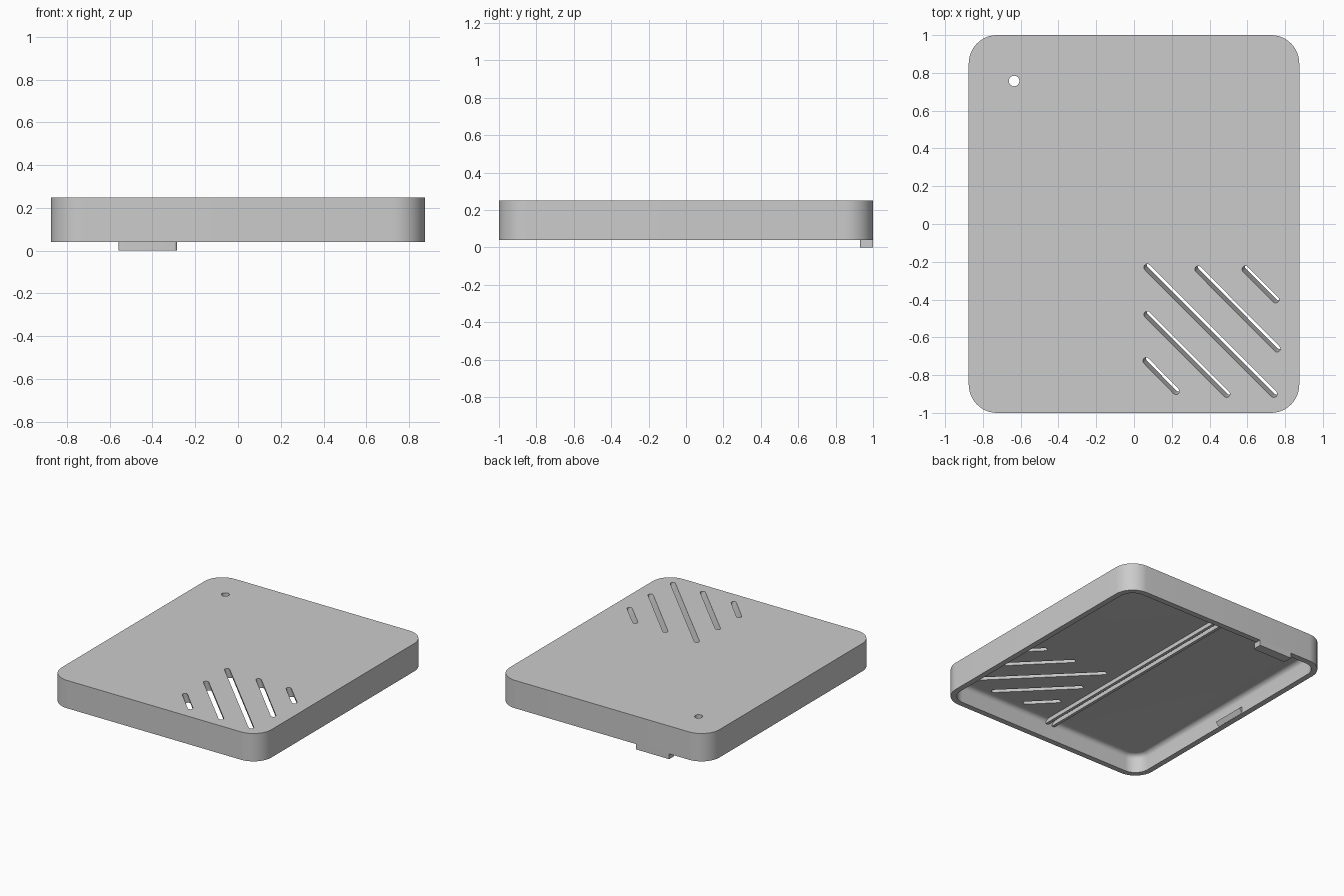
import bpy, bmesh, math
from mathutils import Vector

if "Cube" in bpy.data.objects:
    bpy.data.objects.remove(bpy.data.objects["Cube"], do_unlink=True)

# Overall sizes
HALF_X, HALF_Y, RADIUS = 0.875, 1.0, 0.15
RIM_Z, TOP_Z, CEILING_Z, WALL = 0.04, 0.25, 0.178, 0.042

grey = bpy.data.materials.new("plain_grey")
grey.use_nodes = True
grey.diffuse_color = (0.6, 0.6, 0.6, 1)
grey.node_tree.nodes["Principled BSDF"].inputs["Base Color"].default_value = (0.6, 0.6, 0.6, 1)


def arc(cx, cy, r, start, end, n):
    angles = [math.radians(start + (end - start) * i / n) for i in range(n + 1)]
    return [(cx + r * math.cos(a), cy + r * math.sin(a)) for a in angles]


def rounded_rect(hx, hy, r, n=12):
    pts = []
    for i, (sx, sy) in enumerate([(1, 1), (-1, 1), (-1, -1), (1, -1)]):
        pts += arc(sx * (hx - r), sy * (hy - r), r, 90 * i, 90 * i + 90, n)
    return pts


def loft(name, rings):
    """Closed solid through equal rings, each given as (outline, z)."""
    bm = bmesh.new()
    loops = [[bm.verts.new((x, y, z)) for x, y in pts] for pts, z in rings]
    bm.faces.new(loops[0])
    bm.faces.new(loops[-1])
    for low, high in zip(loops, loops[1:]):
        for i in range(len(low)):
            j = (i + 1) % len(low)
            bm.faces.new((low[i], low[j], high[j], high[i]))
    bmesh.ops.recalc_face_normals(bm, faces=bm.faces)
    mesh = bpy.data.meshes.new(name)
    bm.to_mesh(mesh)
    bm.free()
    mesh.materials.append(grey)
    obj = bpy.data.objects.new(name, mesh)
    bpy.context.collection.objects.link(obj)
    return obj


def select_only(obj):
    bpy.ops.object.select_all(action='DESELECT')
    obj.select_set(True)
    bpy.context.view_layer.objects.active = obj


def cut(target, cutter):
    mod = target.modifiers.new("cut", 'BOOLEAN')
    mod.operation, mod.solver, mod.object = 'DIFFERENCE', 'EXACT', cutter
    select_only(target)
    bpy.ops.object.modifier_apply(modifier=mod.name)
    bpy.data.objects.remove(cutter, do_unlink=True)


def smooth(obj):
    select_only(obj)
    bpy.ops.object.shade_smooth_by_angle(angle=math.radians(30))


# Shell: rounded slab hollowed from below, with a soft inner fillet
outline = rounded_rect(HALF_X, HALF_Y, RADIUS)
shell = loft("cover_shell", [(outline, RIM_Z), (outline, TOP_Z)])


def inner_outline(inset):
    d = WALL + inset
    return rounded_rect(HALF_X - d, HALF_Y - d, RADIUS - d)


FILLET, STEPS = 0.035, 6
rings = [(inner_outline(0), RIM_Z - 0.1)]
for i in range(STEPS + 1):
    a = math.pi / 2 * i / STEPS
    rings.append((inner_outline(FILLET * (1 - math.cos(a))),
                  CEILING_Z - FILLET * (1 - math.sin(a))))
cut(shell, loft("cavity_cutter", rings))

# Slanted diagonal vent slots
SLOT_R, SLANT = 0.018, 0.3


def slot_outline(a, b, shift):
    a, b = Vector(a), Vector(b)
    move = Vector((1, 1)).normalized() * shift
    a, b = a + move, b + move
    heading = math.degrees(math.atan2(b.y - a.y, b.x - a.x))
    return (arc(b.x, b.y, SLOT_R, heading - 90, heading + 90, 8)
            + arc(a.x, a.y, SLOT_R, heading + 90, heading + 270, 8))


slots = [((0.07, -0.23), (0.74, -0.90)),
         ((0.34, -0.24), (0.757, -0.66)),
         ((0.59, -0.24), (0.75, -0.40)),
         ((0.07, -0.48), (0.49, -0.90)),
         ((0.065, -0.725), (0.222, -0.885))]
for a, b in slots:
    cut(shell, loft("slot_cutter", [(slot_outline(a, b, SLANT * (TOP_Z - z)), z)
                                    for z in (0.13, 0.3)]))

# Round hole in the corner
ring = arc(-0.635, 0.757, 0.028, 0, 360, 32)[:-1]
cut(shell, loft("hole_cutter", [(ring, 0.1), (ring, 0.3)]))
smooth(shell)

# Pair of ribs under the ceiling, running front to back
for name, x in (("left_rib", -0.027), ("right_rib", -0.083)):
    y = HALF_Y - WALL / 2
    pts = [(x - 0.011, -y), (x + 0.011, -y), (x + 0.011, y), (x - 0.011, y)]
    loft(name, [(pts, CEILING_Z - 0.03), (pts, CEILING_Z + 0.01)])

# Tab hanging from the back rim, rounded on its inner corners
X0, X1, Y0, R = -0.56, -0.285, 0.93, 0.015
tab = ([(X1, HALF_Y), (X0, HALF_Y)] + arc(X0 + R, Y0 + R, R, 180, 270, 6)
       + arc(X1 - R, Y0 + R, R, 270, 360, 6))
smooth(loft("back_tab", [(tab, 0), (tab, RIM_Z + 0.005)]))

# Wedge catches on the inside of the side walls
for name, s in (("left_catch", 1), ("right_catch", -1)):
    def strip(depth):
        xo, xi = s * (HALF_X - WALL / 2), s * (HALF_X - WALL - depth)
        return [(xo, -0.095), (xi, -0.095), (xi, 0.155), (xo, 0.155)]
    loft(name, [(strip(0.001), RIM_Z + 0.002), (strip(0.022), 0.075), (strip(0.001), 0.09)])
